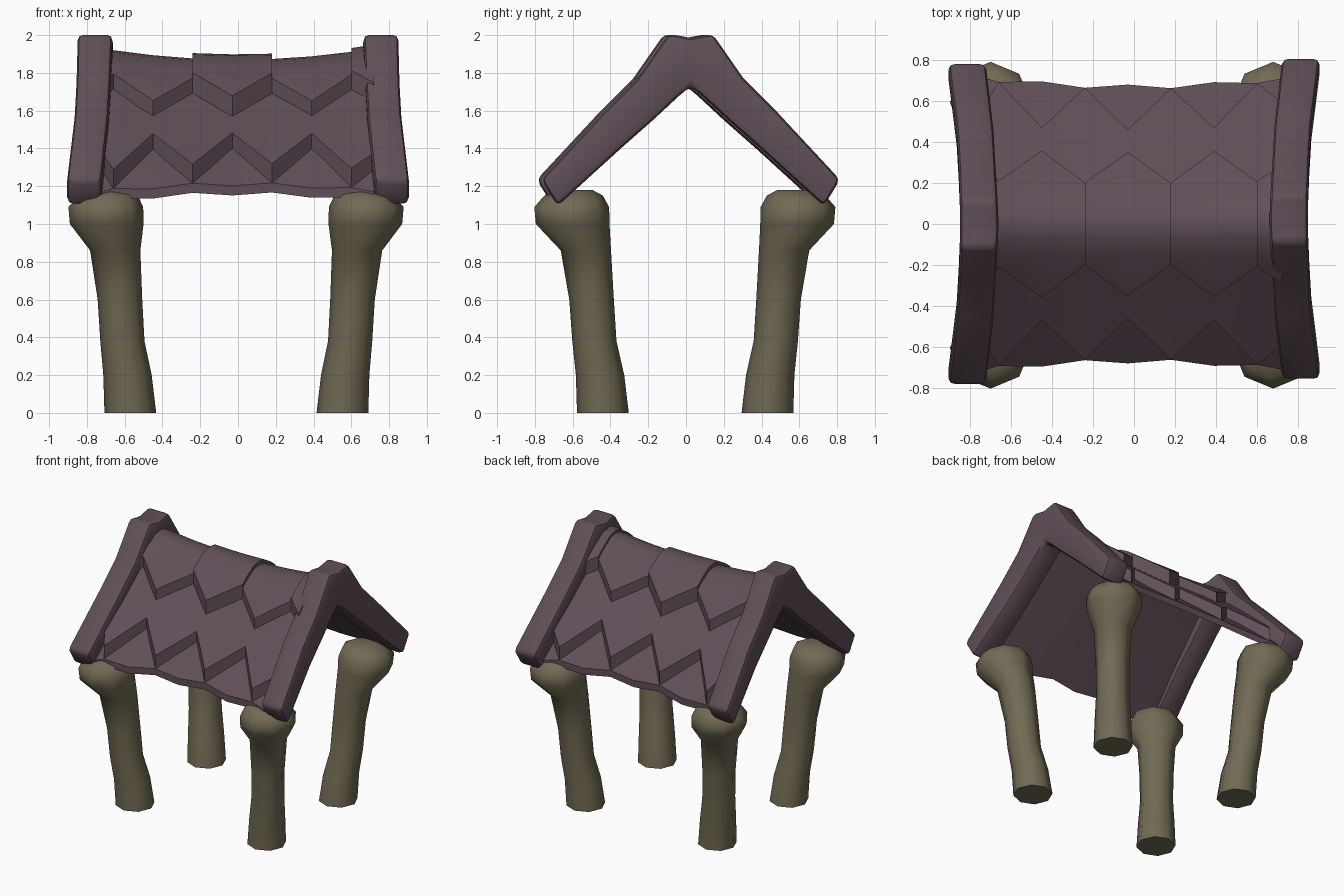
import bpy, math

if "Cube" in bpy.data.objects:
    bpy.data.objects.remove(bpy.data.objects["Cube"])

def material(name, rgb):
    m = bpy.data.materials.new(name)
    m.diffuse_color = (*rgb, 1)
    m.use_nodes = True
    m.node_tree.nodes["Principled BSDF"].inputs["Base Color"].default_value = m.diffuse_color
    return m

PURPLE = material("dusky purple", (0.118, 0.078, 0.098))
OLIVE = material("olive bone", (0.165, 0.145, 0.088))

def loft(name, rings, mat, bevel=0, angle=30):
    """Closed solid through a row of equal-sized vertex rings."""
    n = len(rings[0])
    verts = [p for r in rings for p in r]
    faces = [(i*n + j, i*n + (j+1) % n, (i+1)*n + (j+1) % n, (i+1)*n + j)
             for i in range(len(rings)-1) for j in range(n)]
    faces += [tuple(range(n))[::-1], tuple(range(len(verts)-n, len(verts)))]
    me = bpy.data.meshes.new(name)
    me.from_pydata(verts, [], faces)
    me.materials.append(mat)
    ob = bpy.data.objects.new(name, me)
    bpy.context.collection.objects.link(ob)
    bpy.ops.object.select_all(action='DESELECT')
    ob.select_set(True)
    bpy.context.view_layer.objects.active = ob
    bpy.ops.object.mode_set(mode='EDIT')
    bpy.ops.mesh.select_all(action='SELECT')
    bpy.ops.mesh.normals_make_consistent(inside=False)
    bpy.ops.object.mode_set(mode='OBJECT')
    if bevel:
        b = ob.modifiers.new("soft edges", 'BEVEL')
        b.width, b.segments, b.limit_method = bevel, 2, 'ANGLE'
        b.angle_limit = math.radians(40)
        bpy.ops.object.modifier_apply(modifier=b.name)
    bpy.ops.object.shade_smooth_by_angle(angle=math.radians(angle))
    return ob

# Roof courses: zigzag lower edges, sagging towards the middle of the ridge
XS = [-0.72, -0.66, -0.45, -0.24, -0.03, 0.18, 0.39, 0.60, 0.72]
POINT = [0.5, 0, 1, 0, 1, 0, 1, 0, 0.5]      # 1 where the upper zigzag dips

def warp(x, y, z):
    k = (x / 0.66) ** 2
    return (x, y * (1 + 0.05*k), z + k * (0.05 - 0.125*abs(y)))

def course(name, top, edge, under, sel=range(len(XS)), lift=0.0):
    rings = []
    for i in sel:
        e = edge(POINT[i])
        half = [0, 0.06, 0.15, e]
        up = [(y, top(y) + lift) for y in half]
        low = [(y, 1.77 - 0.91*y + under) for y in half]
        prof = [(-y, z) for y, z in up[::-1]] + up[1:]
        prof += low[::-1] + [(-y, z) for y, z in low[1:]]
        rings.append([warp(XS[i], y, z) for y, z in prof])
    return loft(name, rings, PURPLE)

def top_z(y):
    return 1.87 - 2.0*y*y if y < 0.1 else 1.85 - 0.8*(y - 0.1)

upper_edge = lambda p: 0.20 + 0.15*p
course("roof_base", lambda y: 1.814 - 0.9*y, lambda p: 0.66 + 0.02*p, 0)
course("middle_shingles", lambda y: 1.85 - 0.8*y, lambda p: 0.66 - 0.2*p, 0.02)
course("upper_shingles", top_z, upper_edge, 0.025)
course("ridge_shingle_middle", top_z, upper_edge, 0.03, [3, 4, 5], 0.028)
course("ridge_shingle_end", top_z, upper_edge, 0.03, [7, 8], 0.02)

# Gable boards: outer y, outer z, inner y, inner z, x centre, half width
HALF = [(0.79, 1.235, 0.705, 1.095, 0.815, 0.092),
        (0.46, 1.59, 0.37, 1.40, 0.775, 0.090),
        (0.28, 1.77, 0.20, 1.55, 0.765, 0.090),
        (0.115, 2.007, 0.06, 1.68, 0.757, 0.092),
        (0, 1.985, 0, 1.73, 0.755, 0.094)]
for name, s, shift in (("left_gable_board", -1, 0), ("right_gable_board", 1, 0.025)):
    rings = []
    path = [(-1, h) for h in HALF] + [(1, h) for h in HALF[-2::-1]]
    for d, (oy, oz, iy, iz, c, w) in path:
        rings.append([(s*(c - w), d*oy + shift, oz), (s*(c + w), d*oy + shift, oz),
                      (s*(c + w), d*iy + shift, iz), (s*(c - w), d*iy + shift, iz)])
    loft(name, rings, PURPLE, 0.03, 35)

# Bone-like legs: height, x centre, y centre, radius
LEG = [(0, 0.57, 0.44, 0.137), (0.2, 0.585, 0.455, 0.128), (0.38, 0.612, 0.485, 0.117),
       (0.6, 0.625, 0.50, 0.118), (0.86, 0.65, 0.53, 0.133), (1.0, 0.695, 0.60, 0.195),
       (1.09, 0.70, 0.605, 0.198), (1.15, 0.685, 0.595, 0.155), (1.18, 0.675, 0.585, 0.09)]
for sx, side in ((-1, "left"), (1, "right")):
    for sy, end in ((-1, "front"), (1, "back")):
        fx = 1.0 if sx < 0 else 0.97
        fy = 1.0 if sy < 0 else 0.98
        rings = []
        for z, cx, cy, r in LEG:
            rings.append([(sx*fx*cx + r*math.cos(a*math.pi/4),
                           sy*fy*cy + r*math.sin(a*math.pi/4), z) for a in range(8)])
        loft(f"{end}_{side}_leg", rings, OLIVE, 0, 50)
